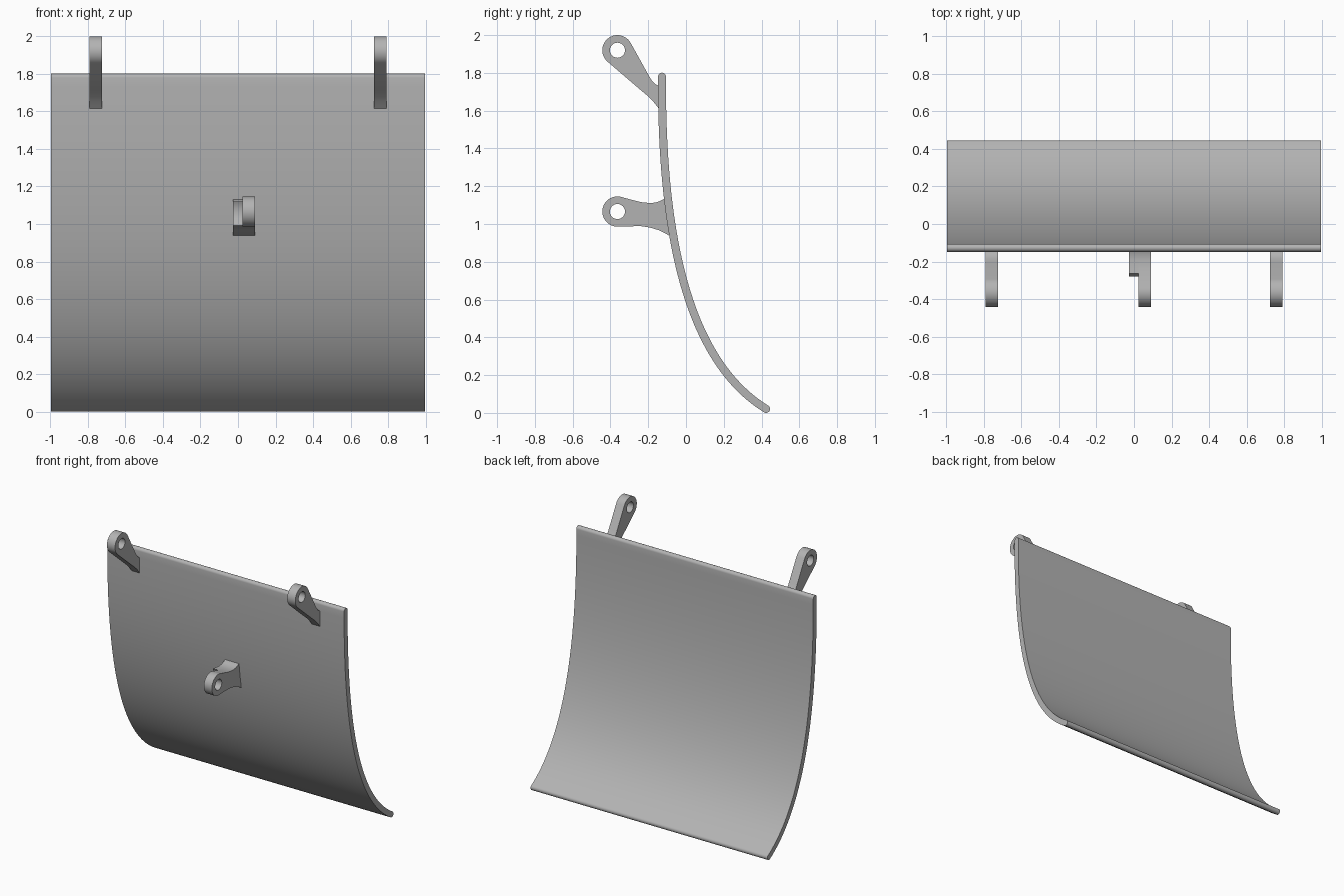
import bpy
import math
from mathutils import Matrix, Vector
from mathutils.geometry import interpolate_bezier

if "Cube" in bpy.data.objects:
    bpy.data.objects.remove(bpy.data.objects["Cube"])

steel = bpy.data.materials.new("plain grey")
steel.use_nodes = True
grey = (0.45, 0.45, 0.45, 1)
steel.diffuse_color = grey
steel.node_tree.nodes["Principled BSDF"].inputs["Base Color"].default_value = grey


def arc(centre, radius, start, end, steps):
    """Points on an arc, angles in degrees."""
    angles = [math.radians(start + (end - start) * i / steps) for i in range(steps + 1)]
    return [Vector((centre[0] + radius * math.cos(a), centre[1] + radius * math.sin(a)))
            for a in angles]


def plate(name, loops, x_min, x_max):
    """Extrude filled side-view outlines (y, z) from x_min to x_max."""
    curve = bpy.data.curves.new(name, 'CURVE')
    curve.dimensions = '2D'
    curve.fill_mode = 'BOTH'
    curve.extrude = (x_max - x_min) / 2
    for loop in loops:
        spline = curve.splines.new('POLY')
        spline.points.add(len(loop) - 1)
        for point, (y, z) in zip(spline.points, loop):
            point.co = (y, z, 0, 1)
        spline.use_cyclic_u = True
    obj = bpy.data.objects.new(name, curve)
    bpy.context.collection.objects.link(obj)
    bpy.ops.object.select_all(action='DESELECT')
    obj.select_set(True)
    bpy.context.view_layer.objects.active = obj
    bpy.ops.object.convert(target='MESH')
    obj = bpy.context.object
    obj.name = name
    # Local x, y, z become world y, z, x
    turn = Matrix(((0, 0, 1, 0), (1, 0, 0, 0), (0, 1, 0, 0), (0, 0, 0, 1)))
    obj.data.transform(Matrix.Translation(((x_min + x_max) / 2, 0, 0)) @ turn)
    bpy.ops.object.mode_set(mode='EDIT')
    bpy.ops.mesh.select_all(action='SELECT')
    bpy.ops.mesh.remove_doubles(threshold=0.0001)
    bpy.ops.mesh.normals_make_consistent(inside=False)
    bpy.ops.object.mode_set(mode='OBJECT')
    obj.data.materials.clear()
    obj.data.materials.append(steel)
    bpy.ops.object.shade_smooth_by_angle(angle=math.radians(30))
    return obj


# Curved blade: a constant-thickness sheet with rounded top and bottom edges
half = 0.021
path = [p.to_2d() for p in interpolate_bezier(
    Vector((-0.127, 1.78, 0)), Vector((-0.13, 1.05, 0)),
    Vector((-0.03, 0.3, 0)), Vector((0.424, half, 0)), 48)]
front, back = [], []
for i, p in enumerate(path):
    d = (path[min(i + 1, len(path) - 1)] - path[max(i - 1, 0)]).normalized()
    side = Vector((-d.y, d.x)) * half
    back.append(p + side)
    front.append(p - side)


def cap(centre, first):
    a = math.degrees(math.atan2(*reversed(first - centre)))
    return arc(centre, half, a, a - 180, 10)[1:-1]


outline = back + cap(path[-1], back[-1]) + front[::-1] + cap(path[0], front[0])
plate("curved_blade", [outline], -0.996, 0.996)

# Pair of top hinge lugs
pivot = (-0.363, 1.92)
top_lug = arc(pivot, 0.08, 30, 229, 28) + [
    Vector(p) for p in ((-0.246, 1.714), (-0.205, 1.68), (-0.175, 1.65),
                        (-0.143, 1.61), (-0.125, 1.61), (-0.125, 1.73),
                        (-0.145, 1.732), (-0.165, 1.742), (-0.185, 1.765), (-0.205, 1.8))]
for name, x in (("right_top_lug", -0.758), ("left_top_lug", 0.758)):
    plate(name, [top_lug, arc(pivot, 0.04, 0, 345, 23)], x - 0.034, x + 0.034)

# Middle lug, with flared root
pivot = (-0.363, 1.066)
lower = [Vector(p) for p in ((-0.24, 0.989), (-0.19, 0.981), (-0.14, 0.966),
                             (-0.087, 0.938), (-0.067, 0.938))]
upper = [Vector(p) for p in ((-0.09, 1.137), (-0.11, 1.135), (-0.14, 1.12),
                             (-0.165, 1.113), (-0.193, 1.111), (-0.24, 1.116))]
mid_lug = arc(pivot, 0.08, 68, 270, 28) + lower + upper
plate("middle_lug", [mid_lug, arc(pivot, 0.04, 0, 345, 23)], 0.023, 0.09)

# Root block beside the middle lug, scooped around the pivot
block = arc(pivot, 0.112, 29, -42, 12) + lower + upper
plate("middle_lug_root", [block], -0.027, 0.023)
